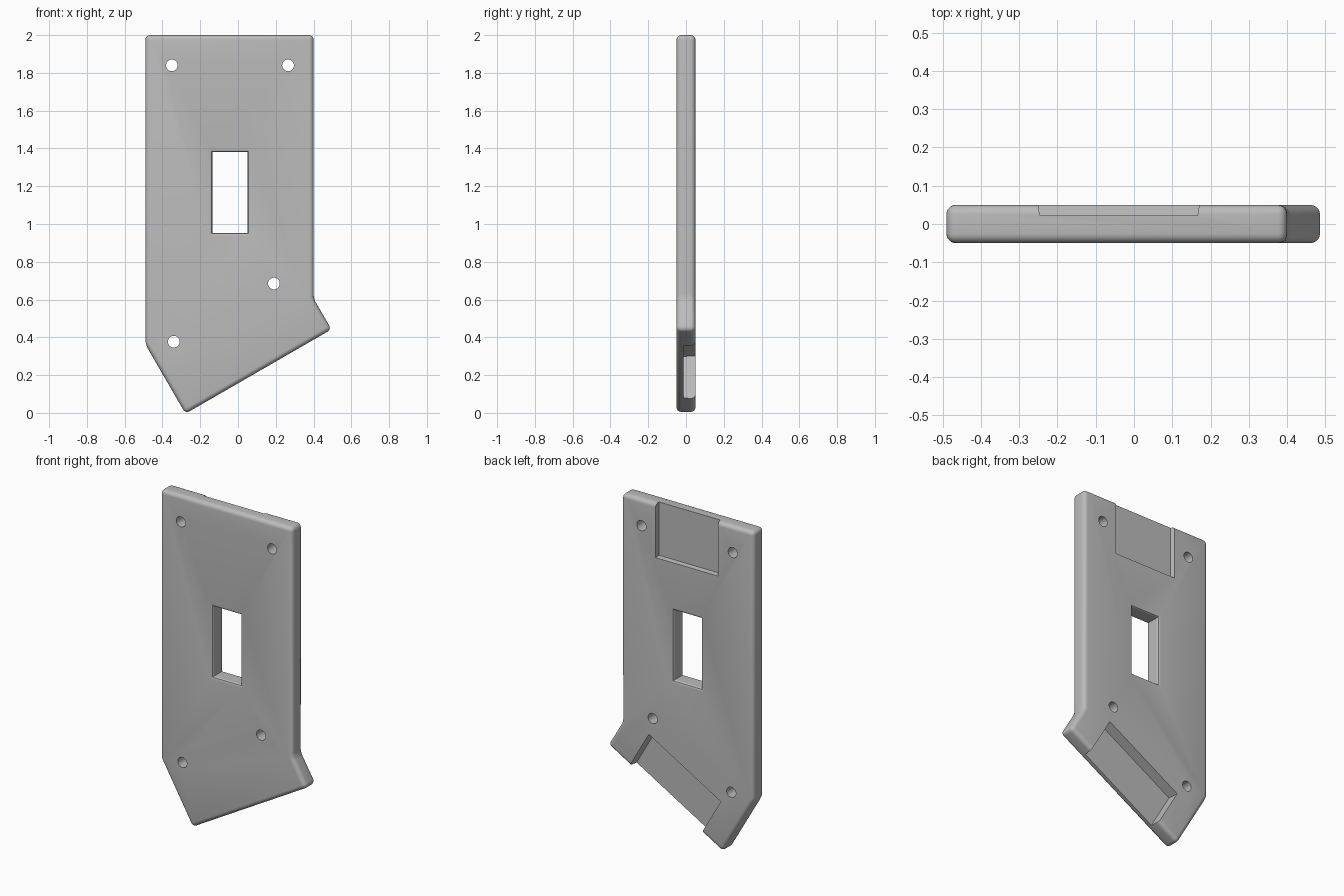
import bpy, bmesh, math

if "Cube" in bpy.data.objects:
    bpy.data.objects.remove(bpy.data.objects["Cube"], do_unlink=True)

HALF = 0.05      # half thickness of the plate
ROUND = 0.025    # outer edge radius

grey = bpy.data.materials.new("plain grey")
grey.use_nodes = True
grey.diffuse_color = (0.5, 0.5, 0.5, 1)
grey.node_tree.nodes["Principled BSDF"].inputs["Base Color"].default_value = (0.5, 0.5, 0.5, 1)


def loft(name, layers, rounding=0):
    """Closed solid through (y, outline) layers; each outline is a list of (x, z)."""
    bm = bmesh.new()
    rings = [[bm.verts.new((x, y, z)) for x, z in outline] for y, outline in layers]
    bm.faces.new(rings[0])
    bm.faces.new(rings[-1])
    n = len(rings[0])
    for a, b in zip(rings, rings[1:]):
        for i in range(n):
            j = (i + 1) % n
            bm.faces.new((a[i], a[j], b[j], b[i]))
    bmesh.ops.recalc_face_normals(bm, faces=bm.faces)
    if rounding:
        bmesh.ops.bevel(bm, geom=bm.edges[:], offset=rounding, segments=5,
                        profile=0.5, affect='EDGES')
    mesh = bpy.data.meshes.new(name)
    bm.to_mesh(mesh)
    bm.free()
    obj = bpy.data.objects.new(name, mesh)
    bpy.context.collection.objects.link(obj)
    return obj


def rect(x0, x1, z0, z1, grow=0):
    return [(x0 - grow, z0 - grow), (x1 + grow, z0 - grow),
            (x1 + grow, z1 + grow), (x0 - grow, z1 + grow)]


# Plate with a slanted foot
outline = [(-0.49, 2.0), (0.40, 2.0), (0.40, 0.605), (0.495, 0.442),
           (-0.278, -0.004), (-0.49, 0.362)]
plate = loft("plate", [(-HALF, outline), (HALF, outline)], ROUND)
plate.data.materials.append(grey)
cutters = []

# Window with rounded rims on both faces
lip = 0.016
rim = [(HALF - lip * math.cos(a), lip * (1 - math.cos(math.asin(1 - math.cos(a)))))
       for a in (math.pi / 2 * i / 5 for i in range(6))]
rim.append((HALF + 0.02, lip))
levels = [(-y, g) for y, g in reversed(rim)] + rim
cutters.append(loft("window_cutter",
                    [(y, rect(-0.135, 0.05, 0.953, 1.38, g)) for y, g in levels]))

# Screw holes
for x, z in [(-0.35, 1.84), (0.265, 1.84), (0.19, 0.685), (-0.34, 0.377)]:
    circle = [(x + 0.031 * math.cos(t), z + 0.031 * math.sin(t))
              for t in (math.tau * i / 32 for i in range(32))]
    cutters.append(loft("hole_cutter", [(-0.1, circle), (0.1, circle)]))

# Top recess in the back
cutters.append(loft("top_recess_cutter",
                    [(0.022, rect(-0.246, 0.166, 1.675, 2.1)),
                     (0.06, rect(-0.246, 0.166, 1.675, 2.1, 0.006))]))


# Slanted recess in the back of the foot
def along_foot(points):
    c, s = math.cos(math.pi / 6), math.sin(math.pi / 6)
    return [(-0.278 + u * c - v * s, -0.004 + u * s + v * c) for u, v in points]


cutters.append(loft("foot_recess_cutter",
                    [(-0.012, along_foot(rect(0.165, 0.715, -0.1, 0.255))),
                     (0.06, along_foot(rect(0.165, 0.715, -0.1, 0.255, 0.006)))]))

# Cut everything out of the plate
bpy.context.view_layer.objects.active = plate
plate.select_set(True)
for cutter in cutters:
    cutter.hide_render = True
    mod = plate.modifiers.new("cut", 'BOOLEAN')
    mod.operation = 'DIFFERENCE'
    mod.solver = 'EXACT'
    mod.object = cutter
    bpy.ops.object.modifier_apply(modifier=mod.name)
    bpy.data.objects.remove(cutter, do_unlink=True)

bpy.ops.object.shade_smooth_by_angle(angle=math.radians(30))
